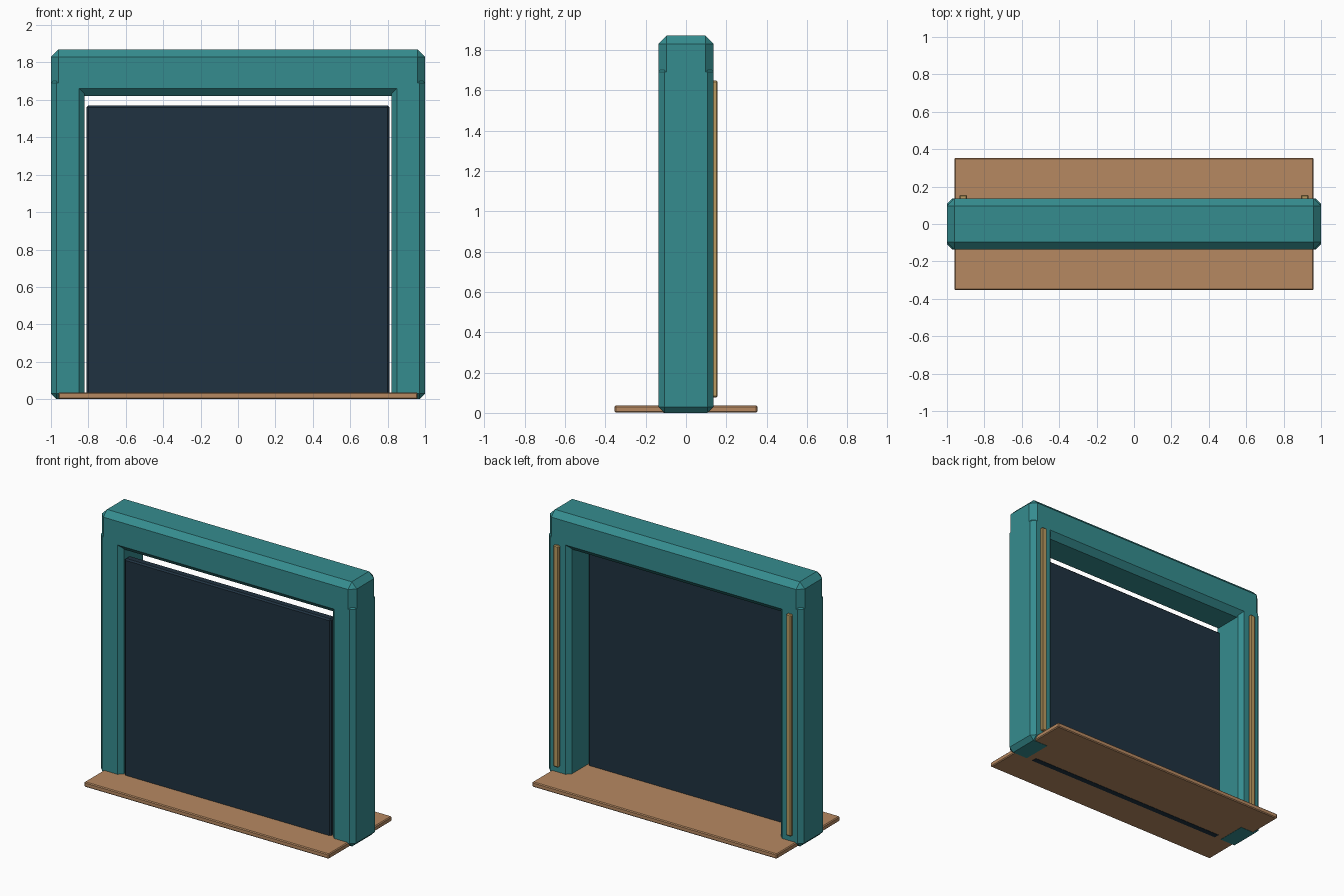
import bpy, bmesh

if "Cube" in bpy.data.objects:
    bpy.data.objects.remove(bpy.data.objects["Cube"])


def material(name, rgb):
    m = bpy.data.materials.new(name)
    m.diffuse_color = (*rgb, 1)
    m.use_nodes = True
    m.node_tree.nodes["Principled BSDF"].inputs["Base Color"].default_value = m.diffuse_color
    return m


TEAL = material("teal_paint", (0.036, 0.265, 0.275))
WOOD = material("wood", (0.47, 0.25, 0.12))
BRASS = material("brass", (0.50, 0.33, 0.12))
DARK = material("dark_slate", (0.014, 0.032, 0.052))


def box(name, lo, hi, chamfer, mat):
    """Flat-chamfered box spanning the corners lo and hi."""
    bm = bmesh.new()
    bmesh.ops.create_cube(bm, size=1)
    for v in bm.verts:
        v.co = [l + (c + 0.5) * (h - l) for c, l, h in zip(v.co, lo, hi)]
    bmesh.ops.bevel(bm, geom=bm.edges[:], offset=chamfer, segments=1,
                    affect='EDGES', clamp_overlap=True)
    me = bpy.data.meshes.new(name)
    bm.to_mesh(me)
    bm.free()
    me.materials.append(mat)
    ob = bpy.data.objects.new(name, me)
    bpy.context.collection.objects.link(ob)
    return ob


# threshold plate, a hair above the ground so the post feet show beneath
box("threshold", (-0.96, -0.354, 0.001), (0.96, 0.354, 0.036), 0.006, WOOD)

# lintel across the top
box("lintel", (-1, -0.137, 1.622), (1, 0.137, 1.87), 0.04, TEAL)

# posts and the thin strips on their back faces
for side, s in (("left", -1), ("right", 1)):
    def pair(a, b):
        return sorted((s * a, s * b))
    x0, x1 = pair(0.82, 1.0)
    box(side + "_post", (x0, -0.137, 0), (x1, 0.137, 1.72), 0.03, TEAL)
    x0, x1 = pair(0.893, 0.933)
    box(side + "_back_strip", (x0, 0.13, 0.077), (x1, 0.156, 1.647), 0.006, BRASS)

# door panel set near the front of the opening
box("door_panel", (-0.81, -0.12, 0), (0.81, -0.06, 1.57), 0.01, DARK)
